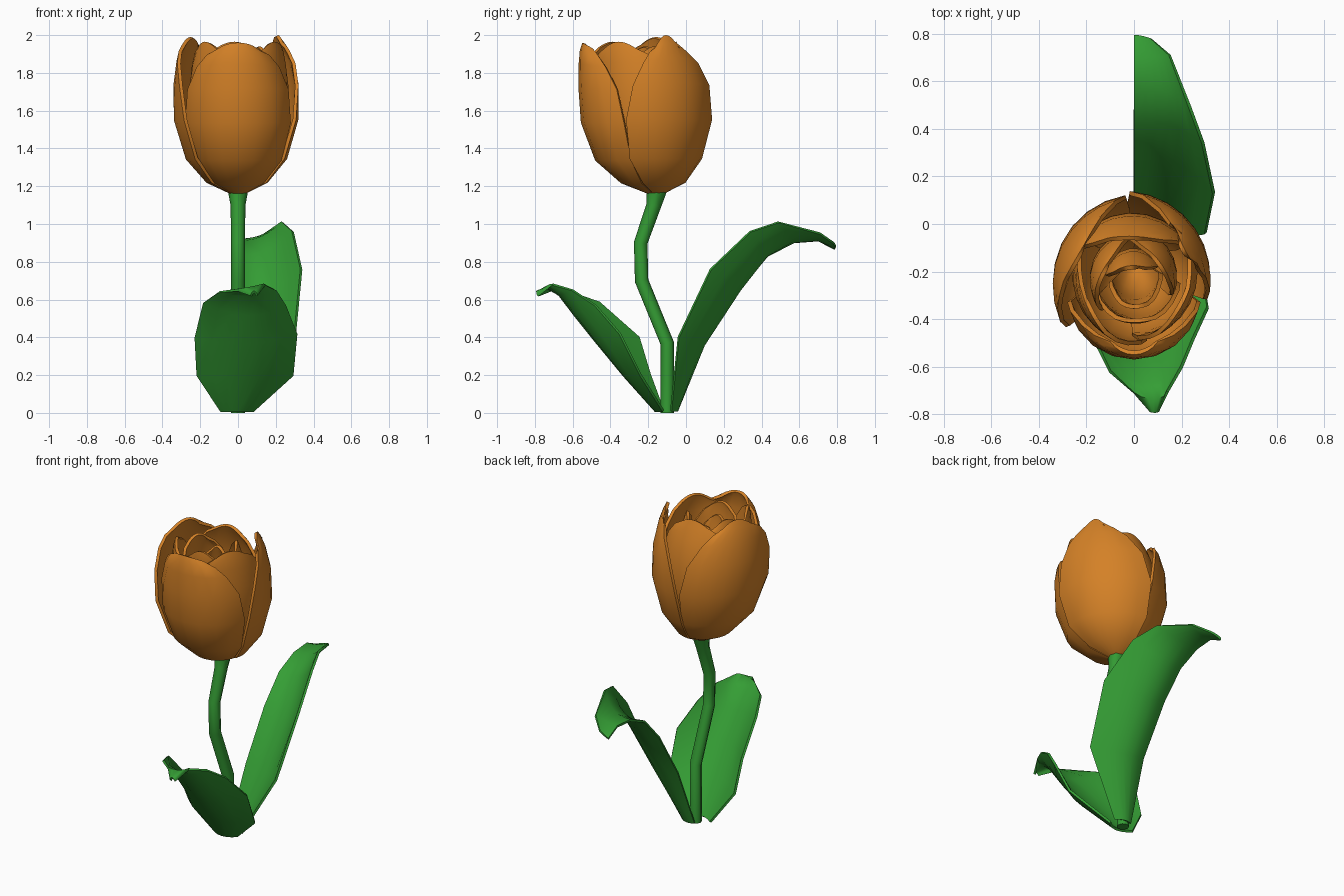
import bpy
from math import radians, sin, cos

if "Cube" in bpy.data.objects:
    bpy.data.objects.remove(bpy.data.objects["Cube"])


def material(name, rgb):
    m = bpy.data.materials.new(name)
    m.diffuse_color = (*rgb, 1)
    m.use_nodes = True
    m.node_tree.nodes["Principled BSDF"].inputs["Base Color"].default_value = m.diffuse_color
    return m


ORANGE = material("petal_orange", (0.66, 0.22, 0.02))
GREEN = material("leaf_green", (0.035, 0.34, 0.035))


def finish(ob, mat, thickness=0, offset=0):
    """Give a sheet its thickness, its colour and smooth shading."""
    ob.data.materials.append(mat)
    bpy.ops.object.select_all(action='DESELECT')
    ob.select_set(True)
    bpy.context.view_layer.objects.active = ob
    if thickness:
        mod = ob.modifiers.new("thickness", 'SOLIDIFY')
        mod.thickness, mod.offset = thickness, offset
        bpy.ops.object.modifier_apply(modifier=mod.name)
    bpy.ops.object.shade_smooth_by_angle(angle=radians(60))


def sheet(name, rows, mat, thickness, offset):
    """Grid surface through equal-length rows of points."""
    n = len(rows[0])
    verts = [p for row in rows for p in row]
    faces = [(j * n + i, j * n + i + 1, (j + 1) * n + i + 1, (j + 1) * n + i)
             for j in range(len(rows) - 1) for i in range(n - 1)]
    me = bpy.data.meshes.new(name)
    me.from_pydata(verts, [], faces)
    me.update()
    ob = bpy.data.objects.new(name, me)
    bpy.context.collection.objects.link(ob)
    finish(ob, mat, thickness, offset)


# Petal profile: height fraction, radius, half angle, axis y
PROFILE = [(0.0, 0.04, 62, -0.16), (0.07, 0.16, 62, -0.175), (0.22, 0.265, 64, -0.20),
           (0.47, 0.325, 63, -0.212), (0.70, 0.325, 58, -0.225), (0.86, 0.305, 47, -0.245),
           (0.95, 0.285, 36, -0.26), (1.0, 0.268, 22, -0.265)]


def petal(name, angle, scale, top, spread=1.0, base=1.16, flare=0.05, skew=0.04, point=0.0):
    """flare and skew move the side edges out or in, point narrows the tip."""
    rows = []
    for t, r, half, cy in PROFILE:
        row = []
        for i in range(9):
            u = i / 4 - 1
            a = radians(angle + u * half * spread * (1 - point * t ** 3))
            rad = r * scale * (1 + flare * u * u + skew * u)
            z = base + (top - base) * t - (0.03 + point * 0.08) * t ** 4 * u * u
            row.append((rad * cos(a), cy + rad * sin(a), z))
        rows.append(row)
    sheet(name, rows, ORANGE, 0.018, -1)


# Outer petals
petal("outer_petal_front", -90, 1.06, 1.96, 1.07, flare=-0.12, skew=0)
petal("outer_petal_right", 37, 0.99, 2.0, 0.92, point=0.35)
petal("outer_petal_left", 157, 1.02, 1.99, 0.98, point=0.15)
# Inner whorls
for k in range(3):
    petal(f"middle_petal_{k + 1}", 95 + 120 * k, 0.80, 1.965, 1.05, 1.18)
    petal(f"inner_petal_{k + 1}", 40 + 120 * k, 0.56, 1.94, 1.1, 1.20)
for k in range(2):
    petal(f"core_petal_{k + 1}", 100 + 180 * k, 0.34, 1.88, 1.3, 1.22)

# Stem: bent tube, flared under the flower
cu = bpy.data.curves.new("stem", 'CURVE')
cu.dimensions = '3D'
cu.bevel_depth, cu.bevel_resolution, cu.use_fill_caps = 0.036, 2, True
path = [(-0.1, 0, 1), (-0.1, 0.37, 1), (-0.235, 0.70, 1), (-0.24, 0.90, 1),
        (-0.17, 1.10, 1.1), (-0.155, 1.18, 1.5)]
sp = cu.splines.new('POLY')
sp.points.add(len(path) - 1)
for p, (y, z, r) in zip(sp.points, path):
    p.co, p.radius = (0, y, z, 1), r
stem = bpy.data.objects.new("stem", cu)
bpy.context.collection.objects.link(stem)
bpy.context.view_layer.objects.active = stem
stem.select_set(True)
bpy.ops.object.convert(target='MESH')
finish(bpy.context.object, GREEN)


def leaf(name, left, mid, right):
    """Curved blade: a parabola across each left / middle / right triple."""
    rows = []
    for l, m, r in zip(left, mid, right):
        row = []
        for i in range(7):
            u = i / 3 - 1
            wl, wm, wr = u * (u - 1) / 2, 1 - u * u, u * (u + 1) / 2
            row.append([wl * a + wm * b + wr * c for a, b, c in zip(l, m, r)])
        rows.append(row)
    sheet(name, rows, GREEN, 0.014, 0)


# Tall back leaf
leaf("back_leaf",
     [(-0.02, -0.06, 0.01), (0, 0.08, 0.38), (0, 0.27, 0.68), (0, 0.42, 0.84),
      (0, 0.57, 0.905), (0, 0.70, 0.915), (0, 0.79, 0.87)],
     [(0.03, -0.05, 0.01), (0.15, 0.08, 0.36), (0.17, 0.27, 0.66), (0.15, 0.42, 0.85),
      (0.13, 0.56, 0.93), (0.09, 0.70, 0.925), (0.03, 0.79, 0.885)],
     [(0.08, -0.08, 0.01), (0.30, -0.04, 0.40), (0.335, 0.13, 0.76), (0.29, 0.34, 0.96),
      (0.235, 0.49, 1.01), (0.15, 0.71, 0.95), (0.07, 0.78, 0.90)])
# Short front leaf
leaf("front_leaf",
     [(-0.09, -0.12, 0.01), (-0.215, -0.19, 0.20), (-0.225, -0.25, 0.40), (-0.18, -0.46, 0.585),
      (-0.10, -0.62, 0.64), (0.0, -0.71, 0.65), (0.07, -0.785, 0.62)],
     [(0, -0.16, 0.01), (0.03, -0.33, 0.20), (0.04, -0.47, 0.37), (0.05, -0.59, 0.52),
      (0.07, -0.67, 0.625), (0.085, -0.735, 0.665), (0.085, -0.79, 0.64)],
     [(0.08, -0.12, 0.01), (0.29, -0.24, 0.20), (0.31, -0.35, 0.42), (0.25, -0.48, 0.57),
      (0.20, -0.60, 0.65), (0.14, -0.705, 0.68), (0.10, -0.785, 0.62)])
